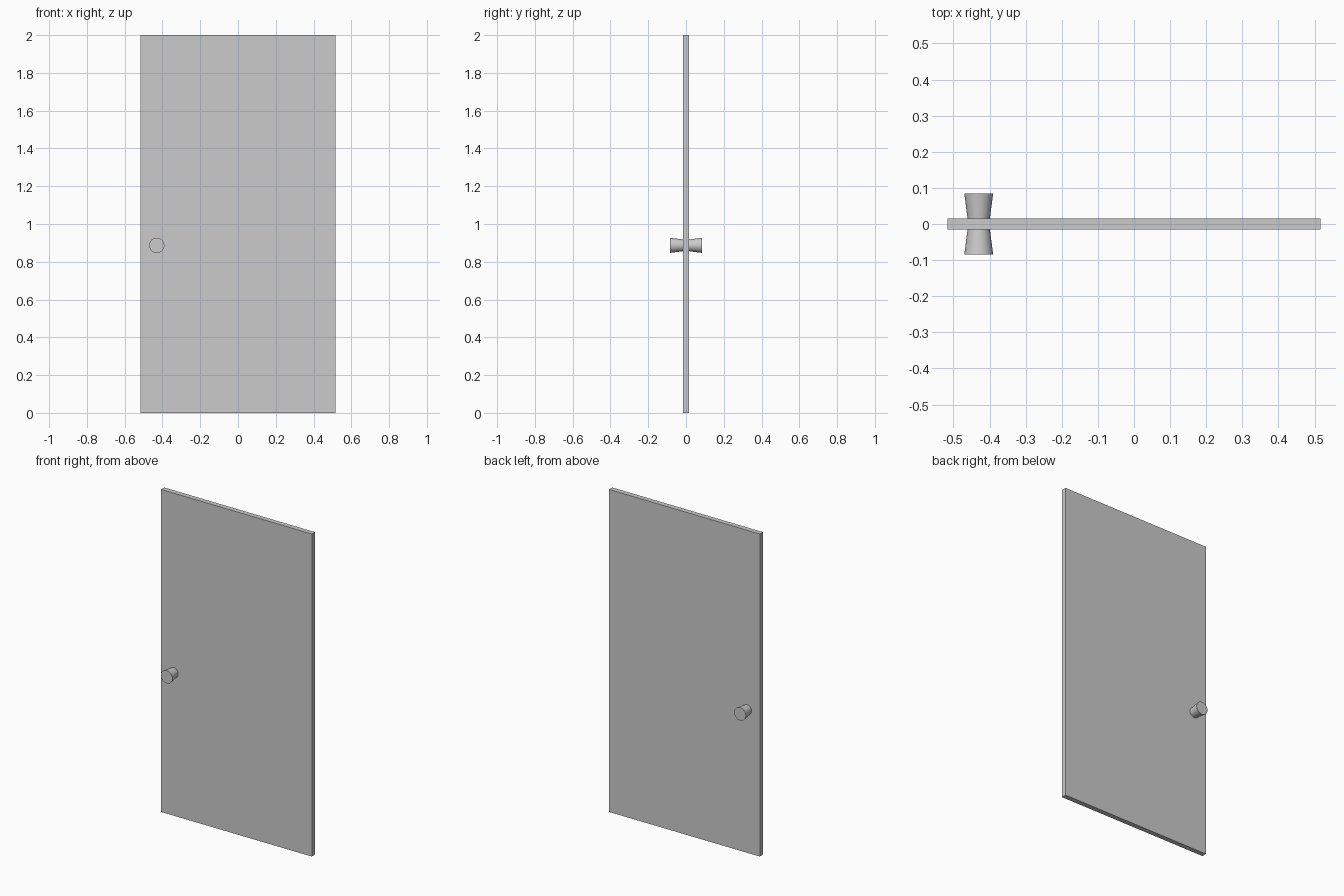
import bpy, math

cube = bpy.data.objects.get("Cube")
if cube:
    bpy.data.objects.remove(cube, do_unlink=True)

# Single plain grey for the whole door
grey = bpy.data.materials.new("plain_grey")
grey.use_nodes = True
colour = (0.6, 0.6, 0.6, 1)
grey.diffuse_color = colour
grey.node_tree.nodes["Principled BSDF"].inputs["Base Color"].default_value = colour

WIDTH, THICK, HEIGHT = 1.034, 0.031, 2.0
KNOB_X, KNOB_Z, KNOB_END = -0.43, 0.887, 0.085

# Flat door slab
bpy.ops.mesh.primitive_cube_add(size=1, location=(0, 0, HEIGHT / 2))
panel = bpy.context.object
panel.name = "door_panel"
panel.scale = (WIDTH, THICK, HEIGHT)
bpy.ops.object.transform_apply(location=False, rotation=False, scale=True)
panel.data.materials.append(grey)


def add_knob(name, side):
    """Tapered knob, narrow at the panel and wide at its outer end."""
    inner = THICK / 2
    bpy.ops.mesh.primitive_cone_add(
        vertices=48, radius1=0.031, radius2=0.04, depth=KNOB_END - inner,
        location=(KNOB_X, side * (KNOB_END + inner) / 2, KNOB_Z),
        rotation=(-side * math.pi / 2, 0, 0))
    knob = bpy.context.object
    knob.name = name
    knob.data.materials.append(grey)
    bpy.ops.object.shade_smooth_by_angle(angle=math.radians(30))


# One knob on each face
add_knob("front_knob", -1)
add_knob("back_knob", 1)
